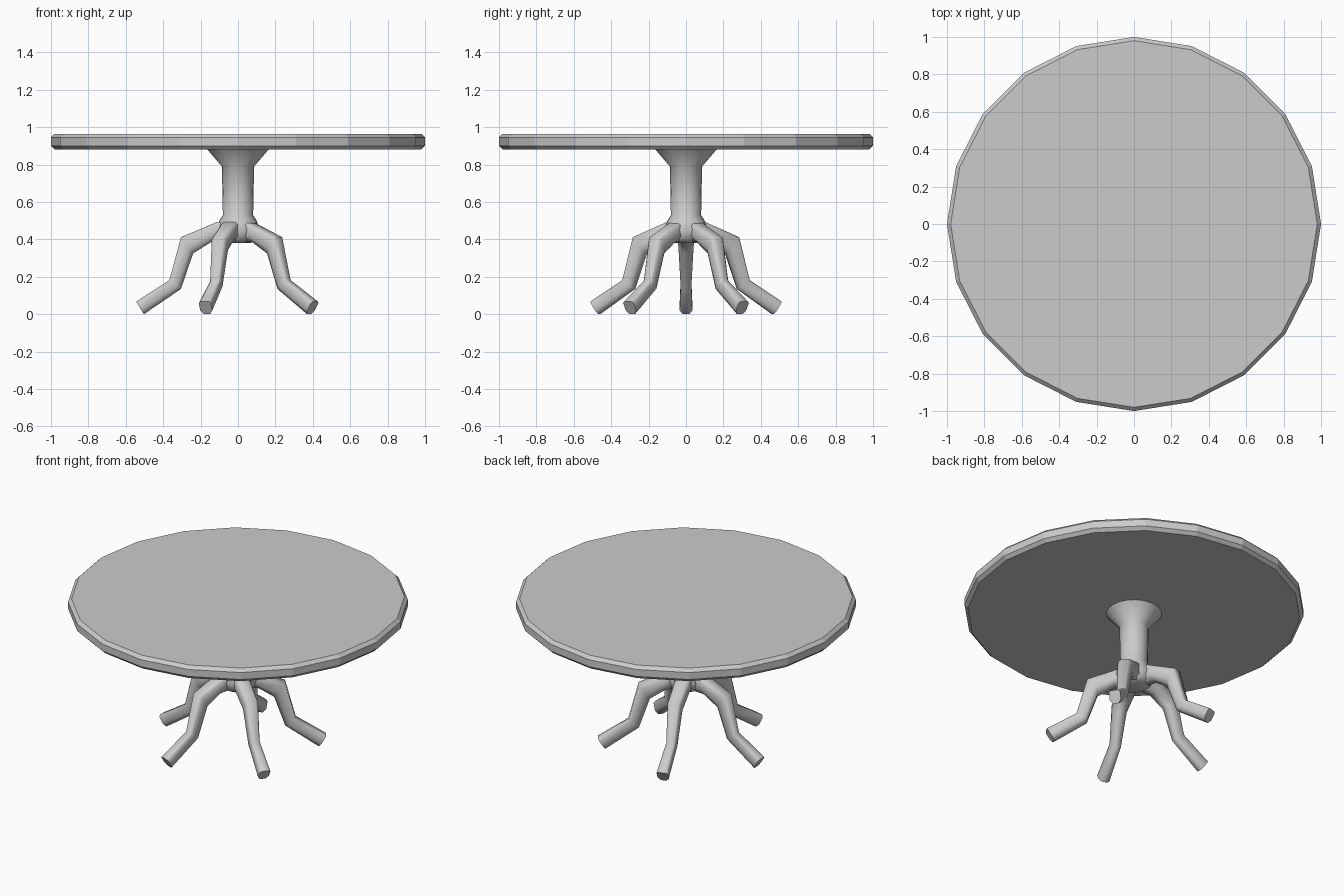
import bpy, bmesh, math
from mathutils import Vector

if "Cube" in bpy.data.objects:
    bpy.data.objects.remove(bpy.data.objects["Cube"])


def make_object(name, bm, smooth_angle=None):
    bmesh.ops.recalc_face_normals(bm, faces=bm.faces)
    mesh = bpy.data.meshes.new(name)
    bm.to_mesh(mesh)
    bm.free()
    obj = bpy.data.objects.new(name, mesh)
    bpy.context.collection.objects.link(obj)
    if smooth_angle:
        bpy.ops.object.select_all(action='DESELECT')
        obj.select_set(True)
        bpy.context.view_layer.objects.active = obj
        bpy.ops.object.shade_smooth_by_angle(angle=math.radians(smooth_angle))
    return obj


def skin(bm, rings):
    """Join rings of equal point count with quads and cap both ends."""
    loops = [[bm.verts.new(p) for p in ring] for ring in rings]
    n = len(loops[0])
    for a, b in zip(loops, loops[1:]):
        for i in range(n):
            j = (i + 1) % n
            bm.faces.new((a[i], a[j], b[j], b[i]))
    bm.faces.new(loops[0][::-1])
    bm.faces.new(loops[-1])


def lathe(name, profile, sides, smooth_angle=None):
    bm = bmesh.new()
    skin(bm, [[(r * math.cos(2 * math.pi * i / sides),
                r * math.sin(2 * math.pi * i / sides), z) for i in range(sides)]
              for r, z in profile])
    return make_object(name, bm, smooth_angle)


# Twenty-sided top with bevelled rim
lathe("tabletop", [(0.98, 0.88), (1.0, 0.90), (1.0, 0.945), (0.98, 0.965)], 20)

# Flared column ending in the hub the legs grow from
lathe("column", [(0.07, 0.382), (0.10, 0.40), (0.115, 0.45), (0.10, 0.50),
                 (0.081, 0.53), (0.086, 0.79), (0.165, 0.882)], 20, 50)

# Leg stations: outer (r, z), inner (r, z), half width
STATIONS = [((0.02, 0.505), (0.02, 0.39), 0.045),
            ((0.10, 0.492), (0.13, 0.385), 0.046),
            ((0.29, 0.412), (0.225, 0.325), 0.040),
            ((0.352, 0.182), (0.29, 0.135), 0.029),
            ((0.53, 0.068), (0.488, 0.0), 0.034)]
# Cross-section: flattish outer face, rounded inner face
SECTION = [(0.7, 1), (1, 0.75), (1, -0.4), (0.5, -1),
           (-0.5, -1), (-1, -0.4), (-1, 0.75), (-0.7, 1)]


def leg(index, angle):
    radial = Vector((math.cos(angle), math.sin(angle), 0))
    side = Vector((-math.sin(angle), math.cos(angle), 0))
    up = Vector((0, 0, 1))
    origin = Vector((-0.015, 0, 0))
    rings = []
    for outer, inner, width in STATIONS:
        a = origin + radial * outer[0] + up * outer[1]
        b = origin + radial * inner[0] + up * inner[1]
        rings.append([(a + b) / 2 + (a - b) / 2 * v + side * width * u
                      for u, v in SECTION])
    bm = bmesh.new()
    skin(bm, rings)
    make_object(f"leg_{index}", bm, 60)


# Five legs, one pointing to -x
for i in range(5):
    leg(i + 1, math.pi + i * 2 * math.pi / 5)
